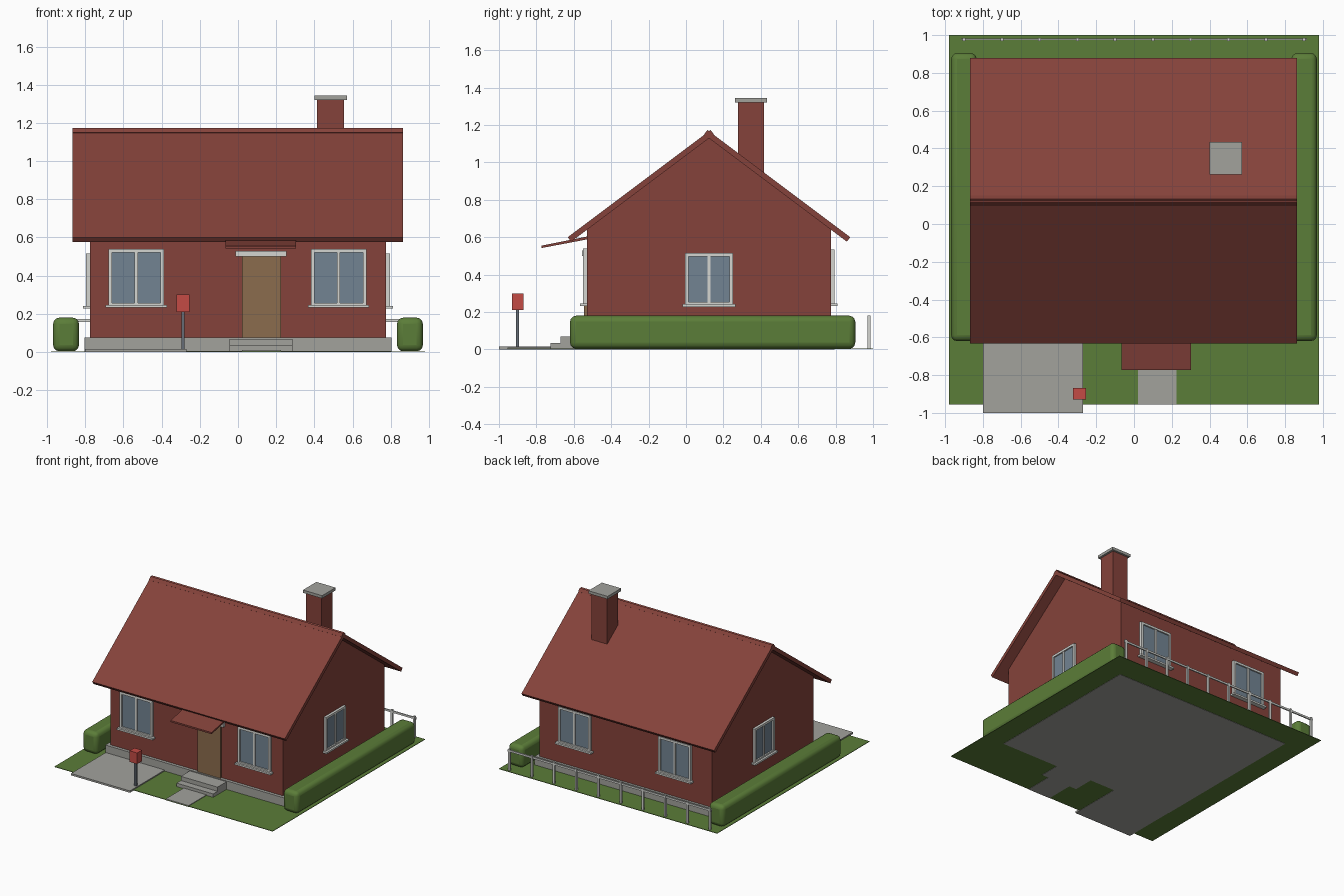
import bpy, bmesh, math
from mathutils import Matrix, Vector

if "Cube" in bpy.data.objects:
    bpy.data.objects.remove(bpy.data.objects["Cube"])


def mat(name, r, g, b):
    m = bpy.data.materials.new(name)
    m.diffuse_color = (r, g, b, 1)
    m.use_nodes = True
    m.node_tree.nodes["Principled BSDF"].inputs["Base Color"].default_value = m.diffuse_color
    return m


BRICK = mat("brick red", 0.235, 0.055, 0.043)
GREEN = mat("leaf green", 0.105, 0.205, 0.04)
STONE = mat("concrete grey", 0.36, 0.36, 0.335)
TRIM = mat("off white", 0.66, 0.67, 0.64)
WOOD = mat("door brown", 0.26, 0.15, 0.075)
GLASS = mat("window blue grey", 0.17, 0.23, 0.29)
SIGNAL = mat("bright red", 0.55, 0.07, 0.06)
STEEL = mat("steel grey", 0.13, 0.15, 0.18)


def finish(name, bm, mats):
    bmesh.ops.recalc_face_normals(bm, faces=bm.faces)
    me = bpy.data.meshes.new(name)
    bm.to_mesh(me)
    bm.free()
    for m in mats:
        me.materials.append(m)
    ob = bpy.data.objects.new(name, me)
    bpy.context.collection.objects.link(ob)
    return ob


def add_box(bm, x0, x1, y0, y1, z0, z1, index=0, M=Matrix()):
    size = Matrix.Diagonal((x1 - x0, y1 - y0, z1 - z0, 1))
    mid = Matrix.Translation(((x0 + x1) / 2, (y0 + y1) / 2, (z0 + z1) / 2))
    vs = bmesh.ops.create_cube(bm, size=1, matrix=M @ mid @ size)["verts"]
    for f in {f for v in vs for f in v.link_faces}:
        f.material_index = index


def box(name, m, *dims):
    bm = bmesh.new()
    add_box(bm, *dims)
    return finish(name, bm, [m])


def extrude_x(name, m, profile, x0, x1):
    """Extrude a (y, z) profile along x."""
    bm = bmesh.new()
    f = bm.faces.new([bm.verts.new((x0, y, z)) for y, z in profile])
    new = bmesh.ops.extrude_face_region(bm, geom=[f])["geom"]
    bmesh.ops.translate(bm, vec=(x1 - x0, 0, 0),
                        verts=[v for v in new if isinstance(v, bmesh.types.BMVert)])
    return finish(name, bm, [m])


def window(name, x, y, z0, z1, angle, w=0.29):
    """Two-pane window; local -y faces out of the wall at (x, y)."""
    M = Matrix.Translation((x, y, 0)) @ Matrix.Rotation(angle, 4, 'Z')
    h, t = w / 2, 0.018
    bm = bmesh.new()
    add_box(bm, -h + t, h - t, -0.009, 0.0, z0 + t, z1 - t, 1, M)
    for s in (-1, 1):
        a, b = sorted((s * h, s * (h - t)))
        add_box(bm, a, b, -0.02, 0, z0, z1, 0, M)
    add_box(bm, -0.008, 0.008, -0.017, 0, z0 + t, z1 - t, 0, M)
    for a in (z0, z1 - t):
        add_box(bm, -h + t, h - t, -0.02, 0, a, a + t, 0, M)
    add_box(bm, -h - 0.015, h + 0.015, -0.036, 0, z0 - 0.008, z0 + 0.006, 0, M)
    return finish(name, bm, [TRIM, GLASS])


# Plot, paving and foundation
box("lawn", GREEN, -0.98, 0.98, -0.955, 1.0, 0.002, 0.006)
box("driveway", STONE, -0.80, -0.27, -1.0, -0.54, 0.0, 0.015)
box("path", STONE, 0.02, 0.225, -0.955, -0.70, 0.0, 0.011)
box("foundation", STONE, -0.803, 0.803, -0.555, 0.795, 0.0, 0.075)
box("lower_step", STONE, -0.045, 0.285, -0.725, -0.55, 0.0, 0.034)
box("upper_step", STONE, -0.045, 0.285, -0.67, -0.55, 0.034, 0.068)

# House body with gables
RIDGE_Y = 0.123
extrude_x("walls", BRICK, [(-0.53, 0.075), (0.775, 0.075), (0.775, 0.64),
                           (RIDGE_Y, 1.13), (-0.53, 0.64)], -0.775, 0.775)

# Roof slabs, square cut and crossing at the ridge
slope = Vector((0.8, 0.6))
normal = Vector((0.6, -0.8)) * 0.03
for side, name in ((1, "front_roof_slab"), (-1, "back_roof_slab")):
    eave = Vector((-0.755, 0.600))
    top = eave + slope * 0.955
    pts = [eave, top, top + normal, eave + normal]
    extrude_x(name, BRICK, [(RIDGE_Y + side * p.x, p.y) for p in pts], -0.867, 0.863)

# Chimney
box("chimney", BRICK, 0.415, 0.555, 0.278, 0.418, 0.90, 1.325)
box("chimney_cap", STONE, 0.40, 0.572, 0.262, 0.434, 1.32, 1.343)

# Windows
for s, tag in ((-1, "left"), (1, "right")):
    window("front_window_" + tag, 0.53 * s - 0.003, -0.53, 0.24, 0.54, 0)
    window("back_window_" + tag, 0.45 * s, 0.775, 0.24, 0.535, math.pi)
    window("side_window_" + tag, 0.775 * s, 0.123, 0.236, 0.515, s * math.pi / 2, 0.255)

# Door, header and canopy
box("door", WOOD, 0.02, 0.225, -0.545, -0.525, 0.068, 0.50)
box("door_header", TRIM, -0.012, 0.255, -0.555, -0.525, 0.50, 0.528)
extrude_x("door_canopy", BRICK, [(-0.525, 0.604), (-0.772, 0.555),
                                 (-0.772, 0.542), (-0.525, 0.589)], -0.065, 0.303)

# Rounded hedges along both sides
for s, tag in ((-1, "left"), (1, "right")):
    a, b = sorted((s * 0.833, s * 0.968))
    hedge = box("hedge_" + tag, GREEN, a, b, -0.62, 0.905, 0.004, 0.18)
    bev = hedge.modifiers.new("rounding", 'BEVEL')
    bev.width, bev.segments = 0.032, 3
    bpy.context.view_layer.objects.active = hedge
    hedge.select_set(True)
    bpy.ops.object.shade_smooth_by_angle(angle=math.radians(35))
    hedge.select_set(False)

# Back fence
bm = bmesh.new()
for i in range(10):
    x = -0.9 + 0.2 * i
    add_box(bm, x - 0.008, x + 0.008, 0.97, 0.986, 0.004, 0.18)
add_box(bm, -0.915, 0.915, 0.973, 0.983, 0.157, 0.172)
finish("back_fence", bm, [TRIM])

# Letter box on its post
box("letterbox_post", STEEL, -0.296, -0.28, -0.908, -0.892, 0.012, 0.22)
box("letterbox", SIGNAL, -0.322, -0.255, -0.93, -0.868, 0.21, 0.30)
